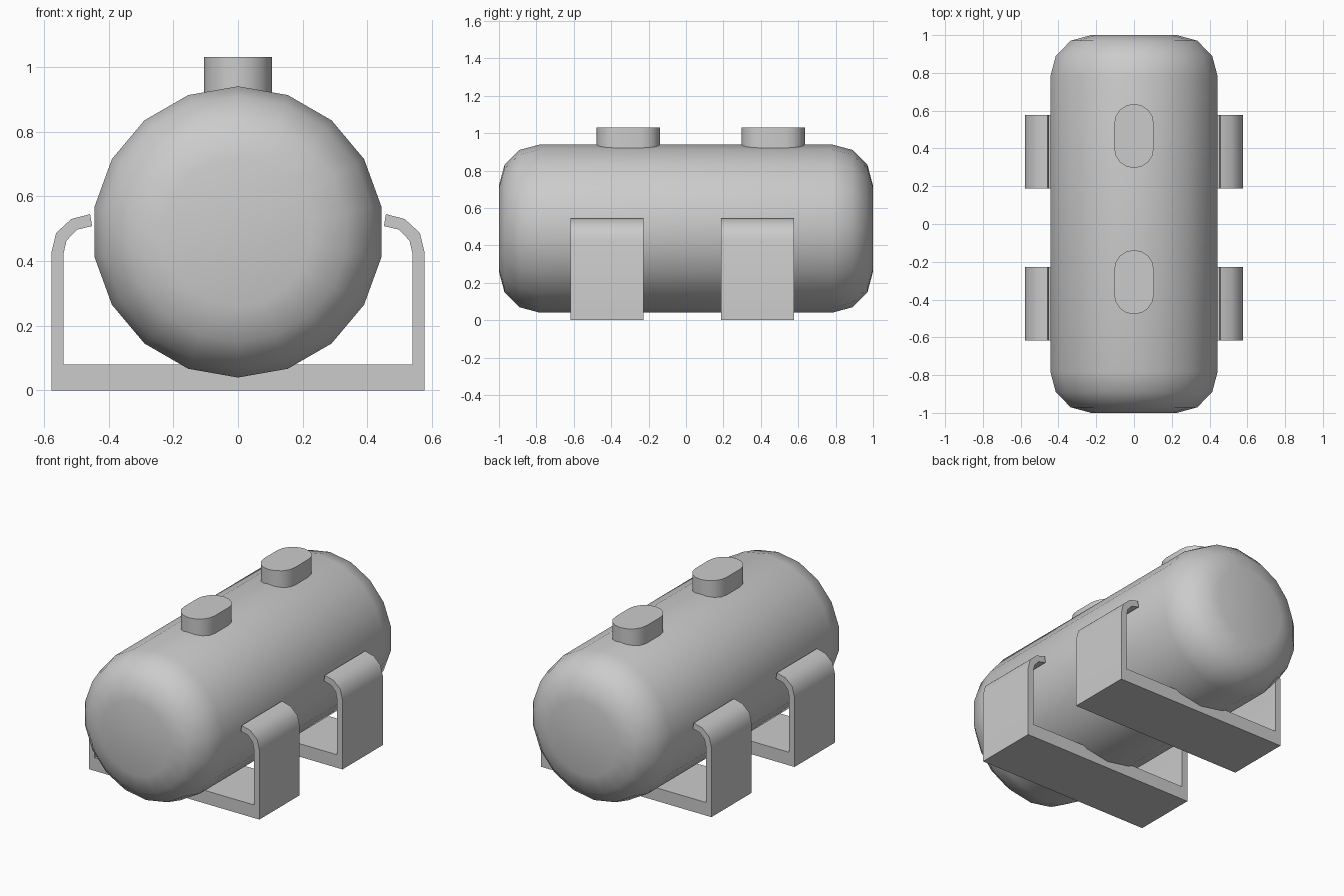
import bpy, bmesh, math
from mathutils import Vector

if "Cube" in bpy.data.objects:
    bpy.data.objects.remove(bpy.data.objects["Cube"])


def finish(name, bm, angle=40):
    bmesh.ops.recalc_face_normals(bm, faces=bm.faces)
    mesh = bpy.data.meshes.new(name)
    bm.to_mesh(mesh)
    bm.free()
    obj = bpy.data.objects.new(name, mesh)
    bpy.context.collection.objects.link(obj)
    bpy.ops.object.select_all(action='DESELECT')
    obj.select_set(True)
    bpy.context.view_layer.objects.active = obj
    bpy.ops.object.shade_smooth_by_angle(angle=math.radians(angle))
    return obj


def extrude_outline(name, points, offset):
    bm = bmesh.new()
    face = bm.faces.new([bm.verts.new(p) for p in points])
    res = bmesh.ops.extrude_face_region(bm, geom=[face], use_keep_orig=True)
    verts = [v for v in res['geom'] if isinstance(v, bmesh.types.BMVert)]
    bmesh.ops.translate(bm, verts=verts, vec=Vector(offset))
    return finish(name, bm)


# Tank: 18-sided barrel with rounded ends, lofted along y
SIDES, RADIUS, CENTRE_Z, FILLET = 18, 0.45, 0.49, 0.22
end = [(0.78 + FILLET * math.sin(a), RADIUS - FILLET + FILLET * math.cos(a))
       for a in (math.radians(30 * i) for i in range(4))]
profile = [(-y, r) for y, r in reversed(end)] + end
bm = bmesh.new()
rings = [[bm.verts.new((r * math.sin(2 * math.pi * i / SIDES), y,
                        CENTRE_Z + r * math.cos(2 * math.pi * i / SIDES)))
          for i in range(SIDES)] for y, r in profile]
for a, b in zip(rings, rings[1:]):
    for i in range(SIDES):
        j = (i + 1) % SIDES
        bm.faces.new((a[i], a[j], b[j], b[i]))
bm.faces.new(rings[0])
bm.faces.new(rings[-1])
finish("tank", bm)

# Hatches: stadium-shaped caps on top of the tank
for name, y in (("front_hatch", -0.308), ("back_hatch", 0.466)):
    outline = []
    for side in (0, 1):
        for i in range(9):
            a = math.pi * (side + i / 8)
            dy = 0.065 if side == 0 else -0.065
            outline.append((0.105 * math.cos(a), y + dy + 0.105 * math.sin(a), 0.915))
    extrude_outline(name, outline, (0, 0, 0.115))

# Cradles: base bar with two curved-in side straps, one closed outline
half = [(0.577, 0), (0.577, 0.425), (0.562, 0.487), (0.515, 0.53), (0.457, 0.545),
        (0.451, 0.508), (0.498, 0.497), (0.53, 0.463), (0.54, 0.42), (0.54, 0.08)]
section = half + [(-x, z) for x, z in reversed(half)]
for name, y in (("front_cradle", -0.617), ("back_cradle", 0.188)):
    extrude_outline(name, [(x, y, z) for x, z in section], (0, 0.39, 0))
